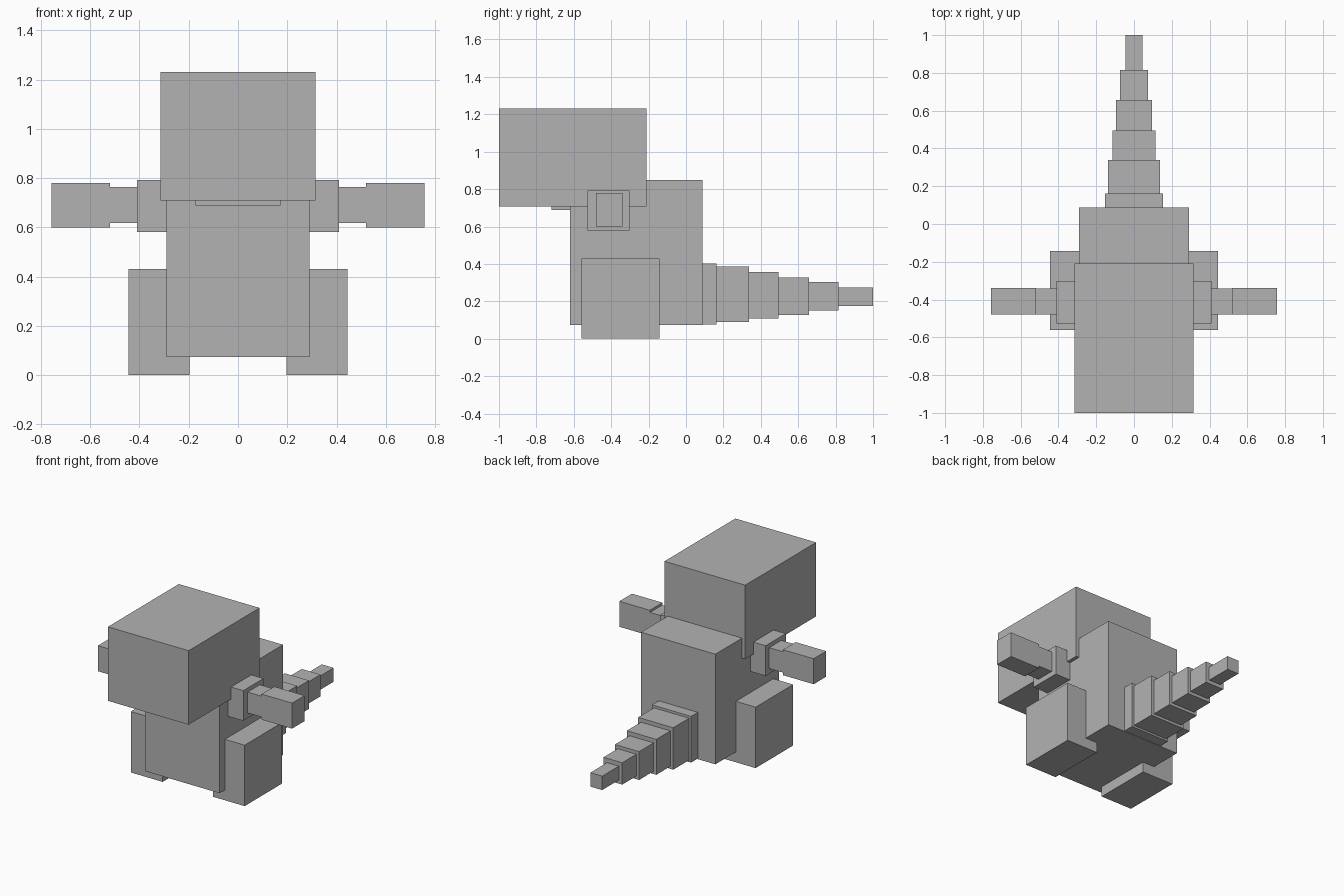
import bpy
import bmesh
from mathutils import Matrix, Vector

if "Cube" in bpy.data.objects:
    bpy.data.objects.remove(bpy.data.objects["Cube"])

grey = bpy.data.materials.new("plain grey")
grey.diffuse_color = (0.45, 0.45, 0.45, 1)
grey.use_nodes = True
grey.node_tree.nodes["Principled BSDF"].inputs["Base Color"].default_value = grey.diffuse_color


def box(name, x, y, z):
    """Axis-aligned box from (min, max) ranges."""
    lo, hi = Vector((x[0], y[0], z[0])), Vector((x[1], y[1], z[1]))
    size = hi - lo
    bm = bmesh.new()
    bmesh.ops.create_cube(bm, size=1, matrix=Matrix.Diagonal((*size, 1)))
    mesh = bpy.data.meshes.new(name)
    bm.to_mesh(mesh)
    bm.free()
    mesh.materials.append(grey)
    obj = bpy.data.objects.new(name, mesh)
    obj.location = (lo + hi) / 2
    bpy.context.collection.objects.link(obj)
    return obj


def pair(name, x, y, z):
    """The same box on both sides of the body."""
    box("right_" + name, x, y, z)
    box("left_" + name, (-x[1], -x[0]), y, z)


# Head, lower jaw and torso
box("head", (-0.315, 0.315), (-1.0, -0.21), (0.708, 1.23))
box("jaw", (-0.173, 0.173), (-0.72, -0.50), (0.688, 0.78))
box("torso", (-0.29, 0.29), (-0.62, 0.087), (0.073, 0.85))

# Legs
pair("leg", (0.196, 0.444), (-0.56, -0.142), (0.0, 0.43))

# Arms: shoulder, narrow elbow, forearm
pair("shoulder", (0.25, 0.41), (-0.527, -0.302), (0.58, 0.793))
pair("elbow", (0.38, 0.53), (-0.478, -0.342), (0.617, 0.764))
pair("forearm", (0.52, 0.758), (-0.48, -0.34), (0.60, 0.78))

# Tapering tail: end position, half width, bottom, top
tail = [
    (0.162, 0.153, 0.077, 0.403),
    (0.338, 0.137, 0.090, 0.386),
    (0.495, 0.115, 0.108, 0.358),
    (0.657, 0.094, 0.128, 0.328),
    (0.815, 0.073, 0.150, 0.304),
    (1.000, 0.046, 0.175, 0.273),
]
start = 0.07
for i, (end, half, bottom, top) in enumerate(tail, 1):
    box(f"tail_segment_{i}", (-half, half), (start, end), (bottom, top))
    start = end - 0.01
